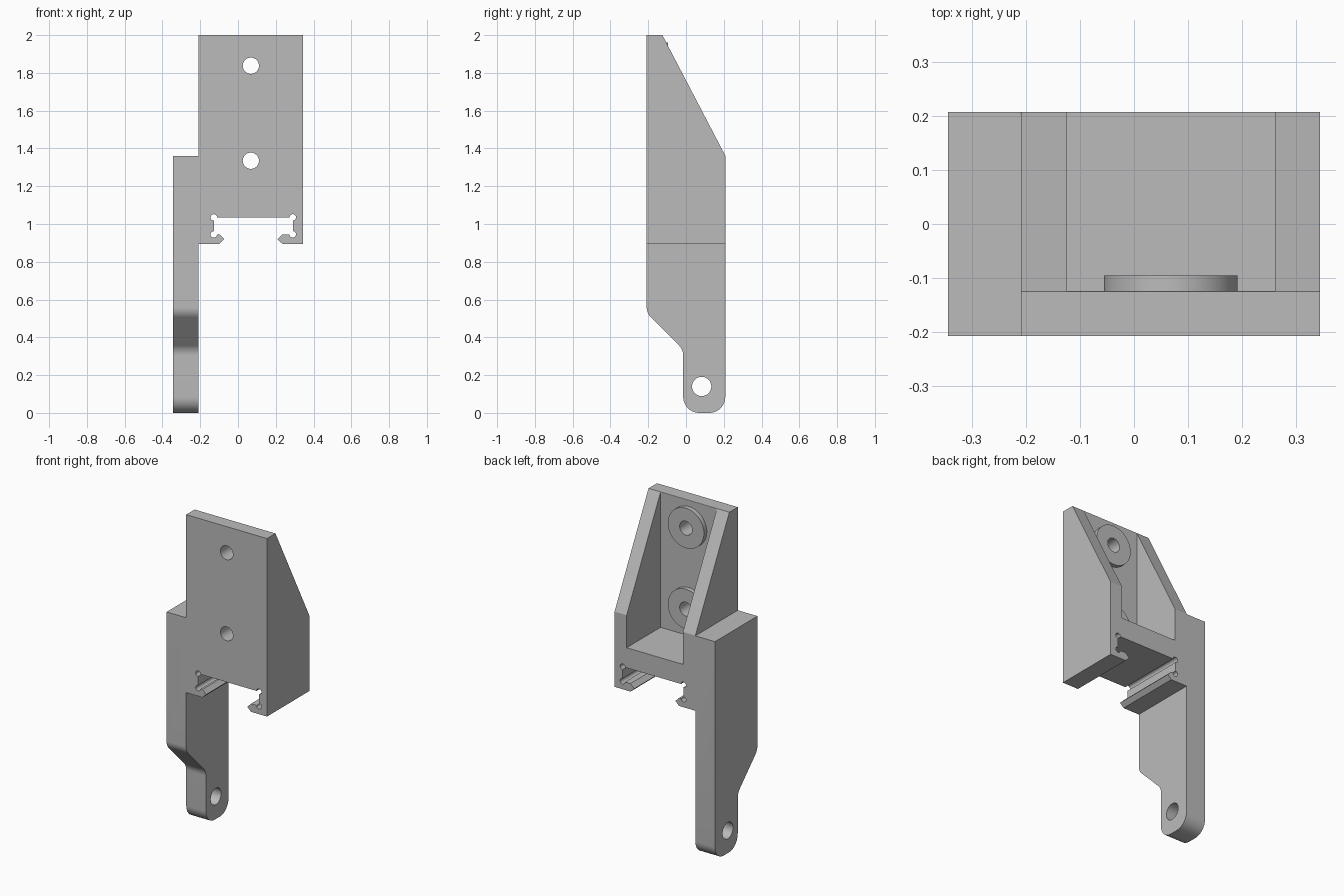
import bpy, bmesh, math
from mathutils import Vector, Matrix

cube = bpy.data.objects.get("Cube")
if cube:
    bpy.data.objects.remove(cube, do_unlink=True)

grey = bpy.data.materials.new("plain grey")
grey.use_nodes = True
grey.diffuse_color = (0.5, 0.5, 0.5, 1)
grey.node_tree.nodes["Principled BSDF"].inputs["Base Color"].default_value = (0.5, 0.5, 0.5, 1)


def add_mesh(name, bm):
    bmesh.ops.recalc_face_normals(bm, faces=bm.faces)
    mesh = bpy.data.meshes.new(name)
    bm.to_mesh(mesh)
    bm.free()
    mesh.materials.append(grey)
    ob = bpy.data.objects.new(name, mesh)
    bpy.context.collection.objects.link(ob)
    return ob


def prism(name, points, axis, start, end):
    """Extrude a 2D outline (horizontal, z) along the x or y axis."""
    bm = bmesh.new()
    place = (lambda h, z: (start, h, z)) if axis == "x" else (lambda h, z: (h, start, z))
    face = bm.faces.new([bm.verts.new(place(*p)) for p in points])
    move = Vector((end - start, 0, 0) if axis == "x" else (0, end - start, 0))
    made = bmesh.ops.extrude_face_region(bm, geom=[face])["geom"]
    bmesh.ops.translate(bm, vec=move, verts=[v for v in made if isinstance(v, bmesh.types.BMVert)])
    return add_mesh(name, bm)


def disc(name, axis, h, z, radius, start, end, sides=48):
    ring = [math.tau * i / sides for i in range(sides)]
    return prism(name, [(h + radius * math.cos(a), z + radius * math.sin(a)) for a in ring],
                 axis, start, end)


def rounded(corners, steps=10):
    """Outline whose corners (h, z, radius) are filleted where radius > 0."""
    out = []
    for i, (h, z, r) in enumerate(corners):
        p = Vector((h, z))
        if r == 0:
            out.append(p)
            continue
        a = (Vector(corners[i - 1][:2]) - p).normalized()
        b = (Vector(corners[(i + 1) % len(corners)][:2]) - p).normalized()
        half = a.angle(b) / 2
        centre = p + (a + b).normalized() * (r / math.sin(half))
        first = p + a * (r / math.tan(half)) - centre
        sweep = first.angle_signed(p + b * (r / math.tan(half)) - centre)
        for s in range(steps + 1):
            out.append(centre + Matrix.Rotation(-sweep * s / steps, 2) @ first)
    return out


def combine(target, tool, operation):
    mod = target.modifiers.new(operation.title(), "BOOLEAN")
    mod.operation = operation
    mod.solver = "EXACT"
    mod.object = tool
    bpy.context.view_layer.objects.active = target
    bpy.ops.object.modifier_apply(modifier=mod.name)
    bpy.data.objects.remove(tool, do_unlink=True)


X0, XA, X1 = -0.345, -0.21, 0.345   # arm outside, arm inside, body outside
Y0, Y1 = -0.208, 0.208              # front, back
BASE, ARM_TOP = 0.895, 1.36
SLOT_L, SLOT_R, SLOT_TOP, LIP = -0.128, 0.29, 1.035, 0.945

# Front outline: arm, body and the clip slot with its hooked lips
front = [(X0, -0.1), (XA, -0.1), (XA, BASE),
         (-0.098, BASE), (-0.073, 0.92), (-0.098, LIP), (SLOT_L, LIP),
         (SLOT_L, SLOT_TOP), (SLOT_R, SLOT_TOP),
         (SLOT_R, LIP), (0.235, LIP), (0.209, 0.92), (0.235, BASE),
         (X1, BASE), (X1, 2.1), (XA, 2.1), (XA, ARM_TOP), (X0, ARM_TOP)]
bracket = prism("mounting_bracket", front, "y", -0.4, 0.4)

# Side outline: sloped gussets on top, stepped and rounded arm below
side = rounded([(Y0, 2, 0), (-0.125, 2, 0), (Y1, ARM_TOP + 0.002, 0),
                (Y1, 0, 0.085), (-0.015, 0, 0.085),
                (-0.015, 0.335, 0.075), (Y0, 0.528, 0.075)])
combine(bracket, prism("side_outline", side, "x", -0.6, 0.6), "INTERSECT")

# Open pocket between the gussets
pocket = [(-0.125, 1.16), (0.262, 1.16), (0.262, 2.3), (-0.125, 2.3)]
combine(bracket, prism("pocket_cutter", pocket, "y", -0.124, 0.6), "DIFFERENCE")

# Screw bosses with through holes
for z in (1.335, 1.838):
    combine(bracket, disc("boss", "y", 0.068, z, 0.124, -0.16, -0.096, 64), "UNION")
    combine(bracket, disc("screw_cutter", "y", 0.068, z, 0.043, -0.5, 0.0), "DIFFERENCE")

# Relief grooves in the slot corners
for x in (SLOT_L, SLOT_R):
    for z in (SLOT_TOP, LIP):
        combine(bracket, disc("groove_cutter", "y", x, z, 0.017, -0.5, 0.5, 24), "DIFFERENCE")

# Pivot hole in the arm
combine(bracket, disc("pivot_cutter", "x", 0.083, 0.14, 0.051, -0.6, 0.0), "DIFFERENCE")

bpy.ops.object.select_all(action="DESELECT")
bracket.select_set(True)
bpy.context.view_layer.objects.active = bracket
bpy.ops.object.shade_smooth_by_angle(angle=math.radians(20))
